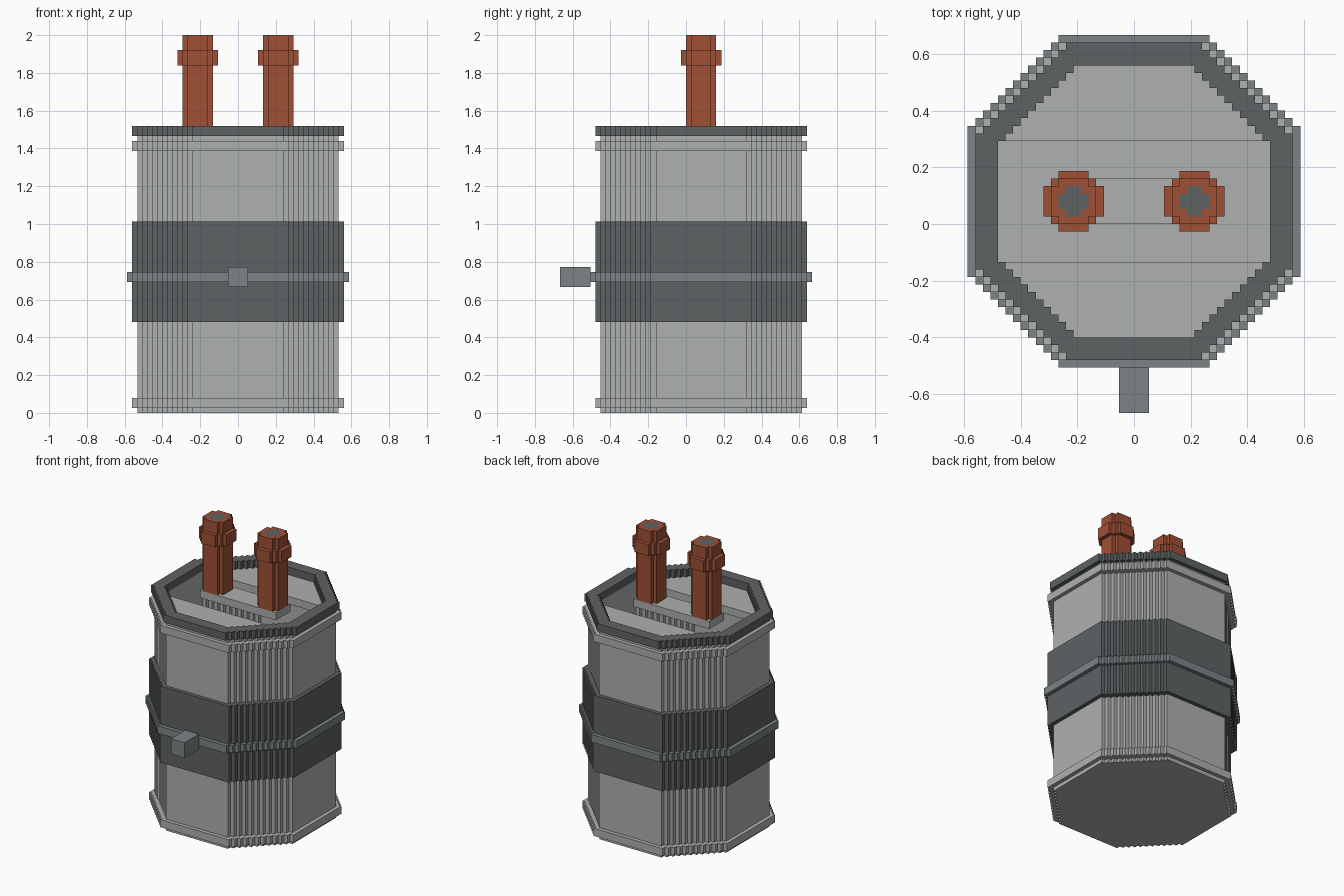
import bpy
import bmesh

if "Cube" in bpy.data.objects:
    bpy.data.objects.remove(bpy.data.objects["Cube"], do_unlink=True)

U = 2 / 75      # one grid step
SHIFT_Y = 3     # barrel axis offset, in steps


def material(name, rgb):
    mat = bpy.data.materials.new(name)
    mat.use_nodes = True
    color = (*rgb, 1)
    mat.diffuse_color = color
    mat.node_tree.nodes["Principled BSDF"].inputs["Base Color"].default_value = color
    return mat


light_grey = material("light grey", (0.42, 0.44, 0.43))
dark_grey = material("dark grey", (0.113, 0.122, 0.127))
steel = material("steel grey", (0.20, 0.23, 0.235))
copper = material("copper", (0.35, 0.08, 0.036))


def octagon(half, flat):
    """Stepped octagon outline: half width and half length of a flat side."""
    quarter = [(half, flat)]
    for i in range(half - flat):
        quarter.append((half - i - 1, flat + i))
        quarter.append((half - i - 1, flat + i + 1))
    points = []
    for _ in range(4):
        points += quarter
        quarter = [(-y, x) for x, y in quarter]
    return points


def rectangle(x0, x1, y0, y1):
    return [(x0, y0), (x1, y0), (x1, y1), (x0, y1)]


def prism(name, outline, z0, z1, mat, hole=None, center=(0, 0)):
    """Extrude an outline, with an optional hole, between two heights."""
    bm = bmesh.new()
    edges = []
    for loop in (outline, hole or []):
        verts = [bm.verts.new(((x + center[0]) * U,
                               (y + center[1] + SHIFT_Y) * U, z0 * U))
                 for x, y in loop]
        if hole:
            edges += [bm.edges.new((v, verts[i - 1])) for i, v in enumerate(verts)]
        elif verts:
            bm.faces.new(verts)
    if hole:
        bmesh.ops.triangle_fill(bm, use_beauty=True, edges=edges, normal=(0, 0, 1))
    result = bmesh.ops.extrude_face_region(bm, geom=bm.faces[:])
    top = [g for g in result["geom"] if isinstance(g, bmesh.types.BMVert)]
    bmesh.ops.translate(bm, verts=top, vec=(0, 0, (z1 - z0) * U))
    bmesh.ops.recalc_face_normals(bm, faces=bm.faces[:])
    mesh = bpy.data.meshes.new(name)
    bm.to_mesh(mesh)
    bm.free()
    mesh.materials.append(mat)
    obj = bpy.data.objects.new(name, mesh)
    bpy.context.collection.objects.link(obj)
    return obj


# Hollow barrel body
inner = octagon(18, 8)
collar_hole = octagon(19, 8)
prism("barrel_floor", octagon(20, 9), 0, 2, light_grey)
prism("barrel_wall", octagon(20, 9), 2, 55, light_grey, inner)

# Rings around the body
prism("bottom_lip", octagon(21, 10), 1, 3, light_grey, collar_hole)
prism("top_lip", octagon(21, 10), 52, 54, light_grey, collar_hole)
prism("wide_band", octagon(21, 10), 18, 38, dark_grey, collar_hole)
prism("clamp_ring", octagon(22, 10), 26, 28, steel, collar_hole)
prism("top_rim", octagon(21, 9), 55, 57, dark_grey, inner)

# Clamp block on the front
prism("clamp_block", rectangle(-2, 2, -28, -22), 25, 29, steel)

# Lid plates either side of the open slot, and the bar carrying the pipes
half_plate = [p for p in inner if p[1] >= 8]
prism("back_plate", half_plate, 53, 55, light_grey)
prism("front_plate", [(-x, -y) for x, y in half_plate], 53, 55, light_grey)
prism("pipe_bar", rectangle(-11, 11, -3, 3), 54, 56, light_grey)

# Copper pipes with collars and dark cores
for side, x in (("right", -8), ("left", 8)):
    at = (x, 0)
    core = octagon(2, 1)
    prism(side + "_pipe", octagon(3, 2), 56, 75, copper, core, at)
    prism(side + "_pipe_core", core, 56, 75, dark_grey, None, at)
    prism(side + "_pipe_collar", octagon(4, 2), 69, 72, copper, core, at)
